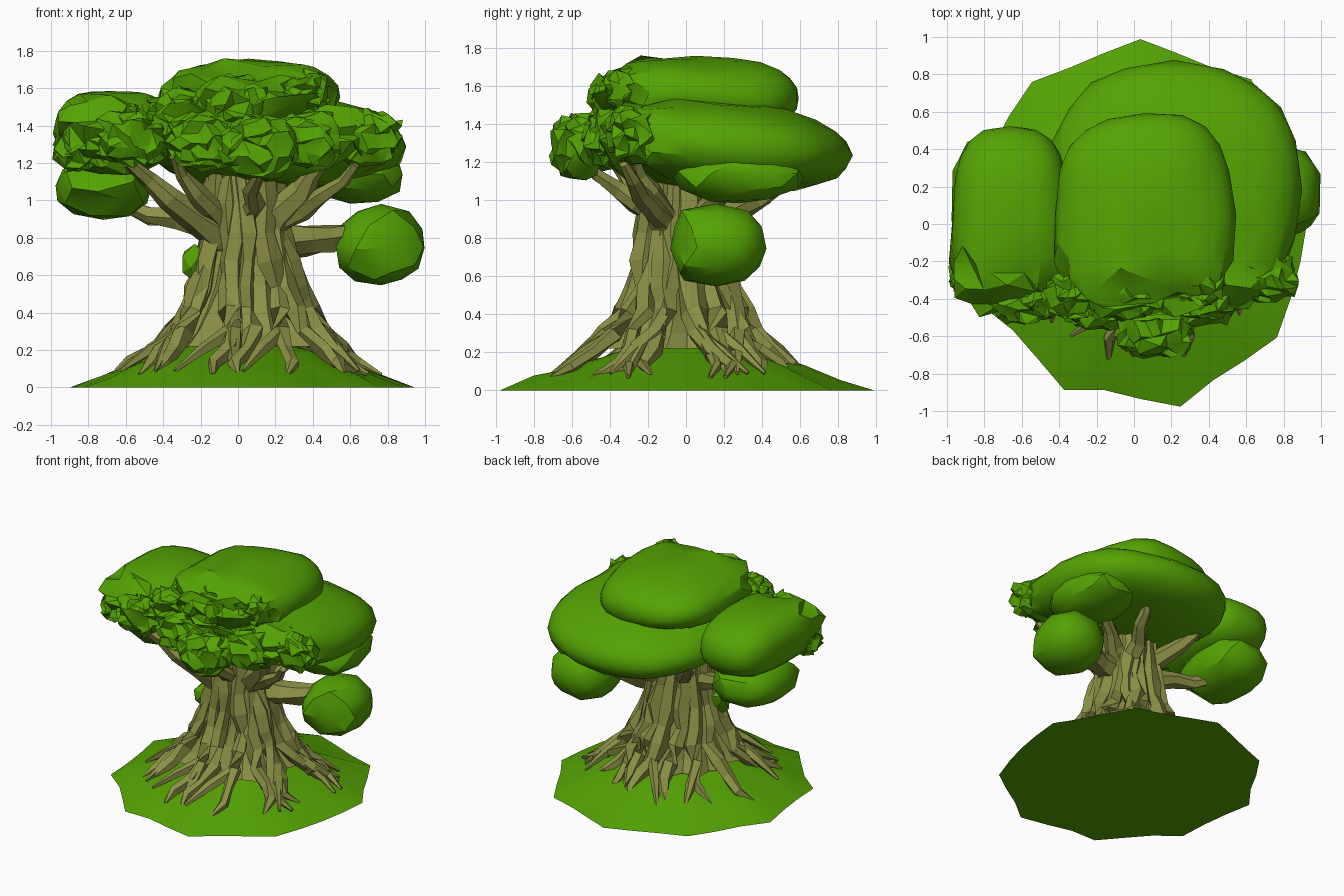
import bpy, bmesh, math, random
from mathutils import Vector, noise

if "Cube" in bpy.data.objects:
    bpy.data.objects.remove(bpy.data.objects["Cube"])

random.seed(7)


def material(name, rgb):
    m = bpy.data.materials.new(name)
    m.diffuse_color = (*rgb, 1)
    m.use_nodes = True
    m.node_tree.nodes["Principled BSDF"].inputs["Base Color"].default_value = m.diffuse_color
    return m


GREEN = material("leaf_green", (0.09, 0.365, 0.001))
BARK = material("olive_bark", (0.26, 0.275, 0.06))


def finish(bm, name, mat, angle=None):
    """Turn a bmesh into an object; angle = smooth below this edge angle."""
    bmesh.ops.recalc_face_normals(bm, faces=bm.faces)
    if angle:
        for f in bm.faces:
            f.smooth = True
        for e in bm.edges:
            e.smooth = len(e.link_faces) == 2 and e.calc_face_angle(0) < math.radians(angle)
    me = bpy.data.meshes.new(name)
    bm.to_mesh(me)
    bm.free()
    me.materials.append(mat)
    ob = bpy.data.objects.new(name, me)
    bpy.context.collection.objects.link(ob)
    return ob


def skin(bm, rings):
    """Bridge equal rings of vertices and cap both ends."""
    n = len(rings[0])
    for q, s in zip(rings, rings[1:]):
        for k in range(n):
            bm.faces.new((q[k], q[(k + 1) % n], s[(k + 1) % n], s[k]))
    bm.faces.new(rings[0])
    bm.faces.new(rings[-1])


def blob(name, c, r, jag=0.05, front=-0.15, sub=3, power=0.8, lump=0.04, tilt=0):
    """Leaf mass: boxy ellipsoid, gently lumpy, jagged where it faces front."""
    bm = bmesh.new()
    bmesh.ops.create_icosphere(bm, subdivisions=sub, radius=1)
    for v in bm.verts:
        d = v.co.copy()
        e = (power, power, .95)
        p = Vector([c[i] + r[i] * math.copysign(abs(d[i]) ** e[i], d[i]) for i in range(3)])
        p.z += tilt * (p.y - c[1])
        p += d * noise.noise(p * 2.5) * lump
        if p.y < front:
            p += Vector([random.uniform(-jag, jag) for _ in range(3)]) * min(1, (front - p.y) / 0.12)
        v.co = p
    return finish(bm, name, GREEN, 28)


def tube(bm, pts, radii, sides=5, wobble=0.2):
    """Faceted tapering tube through a list of points."""
    rings = []
    phase = random.random() * 6
    for i, p in enumerate(pts):
        t = (pts[min(i + 1, len(pts) - 1)] - pts[max(i - 1, 0)]).normalized()
        ref = Vector((0, 0, 1)) if abs(t.z) < 0.8 else Vector((math.sin(phase), math.cos(phase), 0))
        a = t.cross(ref).normalized()
        b = t.cross(a)
        ring = []
        for k in range(sides):
            w = 2 * math.pi * k / sides
            rad = radii[i] * random.uniform(1 - wobble, 1 + wobble)
            ring.append(bm.verts.new(p + a * math.cos(w) * rad + b * math.sin(w) * rad))
        rings.append(ring)
    skin(bm, rings)


CX, CY = 0.045, -0.02


def flare(z):
    """Trunk radius at height z: slim above, spreading wide at the ground."""
    return 0.17 + 0.74 * math.exp(-z / 0.275)


def around(r, a, z):
    return Vector((CX + r * math.cos(a), CY + .95 * r * math.sin(a), z))


# Grassy mound: ragged outline shrunk towards a raised centre
N = 28
edge = [1 + random.uniform(.02, .06) * (1 if k % 3 == 1 else -.7) for k in range(N)]
bm = bmesh.new()
rings = []
for s in (1, .82, .64, .46, .28, .1):
    z = .3 * (1 - s ** 1.25)
    rings.append([bm.verts.new((.035 * s + .91 * s * edge[k] * math.cos(2 * math.pi * k / N),
                                .95 * s * edge[k] * math.sin(2 * math.pi * k / N),
                                z + (random.uniform(-.018, .012) if s < 1 else 0))) for k in range(N)])
skin(bm, rings)
finish(bm, "grass_mound", GREEN, 25)

# Trunk core: fluted, flaring column
bm = bmesh.new()
rings = []
for z in (.22, .3, .42, .55, .75, .92, 1.15):
    rings.append([bm.verts.new(around(flare(z) * random.uniform(.88, .97) * (1 if k % 2 else .85),
                                      math.pi * k / 12 + z * .3, z)) for k in range(24)])
skin(bm, rings)
finish(bm, "trunk_core", BARK)

# Bark strands that run down the trunk and spread out as roots
bm = bmesh.new()
COUNT = 20
for i in range(COUNT):
    a = 2 * math.pi * (i + random.uniform(-.35, .35)) / COUNT
    reach = random.uniform(.72, 1.08)
    pts, rad = [], []
    for z in (1.14, .98, .82, .67, .53, .41, .3, .205, .13, .07):
        r = flare(z)
        low = max(0, r - .3)
        a += random.uniform(-.14, .14)
        r = (r - low * (1 - reach)) * random.uniform(.96, 1.03)
        pts.append(around(r, a, z + .08 * low * (1 - reach)))
        rad.append((.056 - .07 * low ** 1.2) * random.uniform(.75, 1.3))
    rad[-1] = .012
    tube(bm, pts, rad)
    if i % 2 == 0:  # side fork
        end = around(.72, a + random.choice((-.32, .32)), .09)
        tube(bm, [pts[6], pts[6].lerp(end, .5) + Vector((0, 0, .01)), end], [.045, .035, .01])
finish(bm, "bark_strands_and_roots", BARK)

# Branches: start height on the trunk axis, tip, thickness; each sweeps out, then up
bm = bmesh.new()
for z0, tip, w in [(.75, (-.57, -.33, 1.2), .11), (.82, (-.34, -.4, 1.22), .085), (.84, (-.72, .14, .97), .085),
                   (.75, (.47, -.28, 1.24), .11), (.8, (.64, -.34, 1.18), .085), (.76, (.7, .16, .8), .13),
                   (.8, (.35, .58, 1.15), .09), (.8, (-.3, .42, 1.2), .09), (.85, (.1, -.54, 1.22), .075),
                   (.8, (.5, .25, 1.12), .09), (.85, (-.08, -.22, 1.25), .07), (.85, (.18, -.2, 1.25), .07)]:
    p0, p2 = Vector((CX, CY, z0)), Vector(tip)
    p1 = p0.lerp(p2, .65)
    p1.z = z0 + .4 * (p2.z - z0) + .03
    ts = [k / 5 for k in range(6)]
    tube(bm, [p0 * (1 - t) ** 2 + p1 * 2 * t * (1 - t) + p2 * t * t
              + Vector([random.uniform(-.018, .018) for _ in range(3)]) for t in ts],
         [w * (1 - .7 * t) for t in ts], 6, .2)
finish(bm, "branches", BARK)

# Leaf canopy
blob("canopy_main", (.215, .18, 1.29), (.68, .68, .235), tilt=-.08)
blob("canopy_top", (.055, .05, 1.55), (.475, .545, .195), power=.72, tilt=-.03)
blob("canopy_left", (-.665, .03, 1.365), (.325, .5, .225), power=.68)
blob("canopy_lower_left", (-.72, .15, 1.08), (.26, .34, .17), sub=2, front=-.05)
blob("canopy_lower_right", (.6, .28, 1.14), (.27, .36, .14), sub=2)
blob("canopy_right", (.765, .16, .745), (.235, .27, .21), sub=2, jag=.03, front=.1, lump=.03)

# Ragged front clumps: x, y, z, size
for i, (x, y, z, s) in enumerate([(.1, -.57, 1.3, .19), (-.18, -.42, 1.32, .19), (.38, -.4, 1.33, .18),
                                  (.68, -.28, 1.34, .18), (-.58, -.4, 1.34, .18), (-.82, -.27, 1.28, .16),
                                  (0, -.38, 1.52, .18), (.33, -.33, 1.57, .14), (-.32, -.37, 1.46, .16)]):
    blob("front_leaf_clump_%d" % (i + 1), (x, y, z), (s, s * .7, s * .8), jag=.028, front=0, sub=3)

# Small leaf sprig on the left of the trunk
blob("trunk_sprig", (-.23, -.1, .67), (.07, .05, .1), jag=.015, front=1, sub=1, lump=.01)
